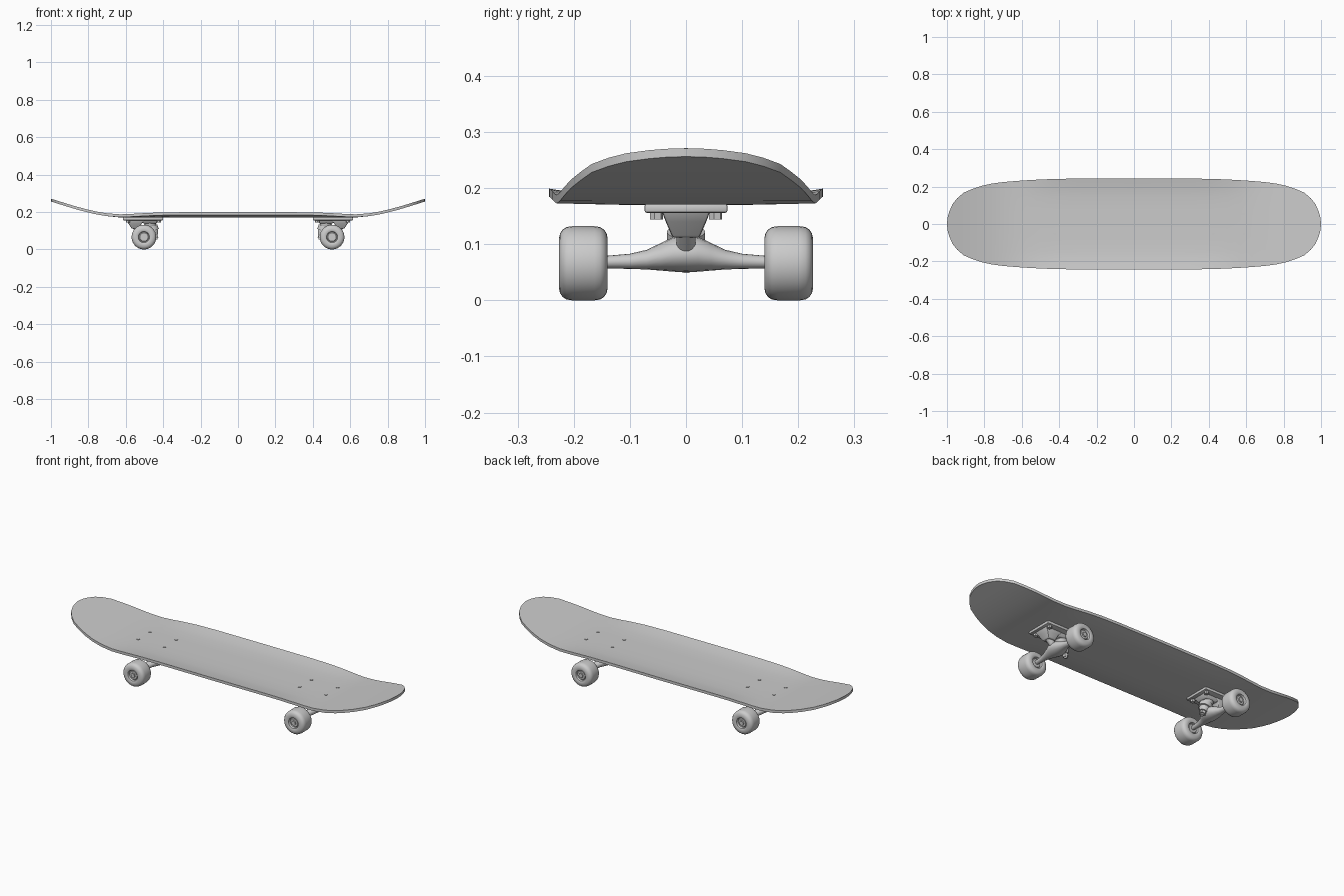
import bpy, bmesh, math
from mathutils import Vector

if "Cube" in bpy.data.objects:
    bpy.data.objects.remove(bpy.data.objects["Cube"])

AXLE_X, AXLE_Z, WHEEL_Y = 0.503, 0.066, 0.183


def finish(name, bm, angle=35, bevel=0.0):
    bmesh.ops.recalc_face_normals(bm, faces=bm.faces)
    me = bpy.data.meshes.new(name)
    bm.to_mesh(me)
    bm.free()
    ob = bpy.data.objects.new(name, me)
    bpy.context.collection.objects.link(ob)
    bpy.ops.object.select_all(action='DESELECT')
    ob.select_set(True)
    bpy.context.view_layer.objects.active = ob
    if bevel:
        m = ob.modifiers.new("edge", 'BEVEL')
        m.width, m.segments, m.limit_method = bevel, 2, 'ANGLE'
        bpy.ops.object.convert(target='MESH')
    bpy.ops.object.shade_smooth_by_angle(angle=math.radians(angle))
    return ob


def loft(name, rings, caps=True, **kw):
    """Skin a list of closed rings of points."""
    bm = bmesh.new()
    vs = [[bm.verts.new(p) for p in r] for r in rings]
    n = len(vs[0])
    for a, b in zip(vs, vs[1:]):
        for i in range(n):
            j = (i + 1) % n
            bm.faces.new((a[i], a[j], b[j], b[i]))
    if caps:
        bm.faces.new(vs[0])
        bm.faces.new(vs[-1])
    return finish(name, bm, **kw)


def turned(name, start, axis, profile, n=24):
    """Lathe a profile of (distance along axis, radius)."""
    start, axis = Vector(start), Vector(axis).normalized()
    u = axis.orthogonal().normalized()
    v = axis.cross(u)
    rings = [[start + axis * d + r * (u * math.cos(2 * math.pi * i / n) +
                                      v * math.sin(2 * math.pi * i / n))
              for i in range(n)] for d, r in profile]
    return loft(name, rings)


def rod(name, a, b, r, n=16):
    d = Vector(b) - Vector(a)
    return turned(name, a, d, [(0, r), (d.length, r)], n)


# Deck: stations of x, half width, kick height, concave amount
half = [(0, .244, 0, 1), (.3, .243, 0, 1), (.42, .241, 0, .9), (.5, .238, 0, .65),
        (.57, .234, 0, .35), (.63, .230, .001, .12), (.7, .224, .008, 0),
        (.76, .216, .018, 0), (.81, .205, .030, 0), (.86, .189, .043, 0),
        (.91, .168, .058, 0), (.945, .138, .069, 0), (.97, .107, .077, 0),
        (.988, .066, .0825, 0), (.996, .036, .085, 0), (1, 0.004, .086, 0)]
stations = [(-x, w, k, c) for x, w, k, c in half[:0:-1]] + half
across = [-1, -.94, -.85, -.75, -.6, -.3, 0, .3, .6, .75, .85, .94, 1]
rings = []
for x, w, k, c in stations:
    top = []
    for t in across:
        e = max(0, (abs(t) - .5) / .5)
        top.append(Vector((x, w * t, .185 + k + .014 * c * e ** 1.5)))
    under = [p - Vector((0, 0, .015)) for p in reversed(top)]
    rings.append(top + under)
loft("deck", rings, angle=40)

for s, end in ((1, "right"), (-1, "left")):
    def P(u, y, z):
        # u runs from the axle outward to the board tip
        return Vector((s * (AXLE_X + u), y, z))

    def rect(u0, u1, w, z):
        return [P(u0, -w, z), P(u1, -w, z), P(u1, w, z), P(u0, w, z)]

    # Baseplate and raised housing under it
    loft(end + "_baseplate", [rect(-.103, .112, .074, .156), rect(-.103, .112, .074, .172)],
         bevel=.004)
    loft(end + "_pivot_housing", [rect(.022, .066, .024, .112), rect(.012, .084, .036, .140),
                                  rect(-.01, .098, .043, .158)], bevel=.004)
    loft(end + "_kingpin_seat", [rect(-.066, .0, .030, .138), rect(-.085, .03, .042, .158)],
         bevel=.004)

    # Mounting bolts
    for du in (-.08, .085):
        for y in (-.053, .053):
            rod(end + "_bolt_head", P(du, y, .18), P(du, y, .188), .009)
            rod(end + "_bolt_nut", P(du, y, .144), P(du, y, .158), .012, 6)

    # Hanger: elliptical sections along the axle (y, bottom, top, half depth, shift)
    side = [(0, .050, .116, .046, -.008), (.022, .051, .113, .043, -.007),
            (.045, .053, .102, .033, -.004), (.07, .055, .090, .022, 0),
            (.10, .056, .083, .015, 0), (.145, .057, .079, .012, 0)]
    secs = [(-a[0],) + a[1:] for a in side[:0:-1]] + side
    hr = []
    for y, lo, hi, d, sh in secs:
        hr.append([P(sh + d * math.cos(2 * math.pi * i / 16), y,
                     (lo + hi) / 2 + (hi - lo) / 2 * math.sin(2 * math.pi * i / 16))
                   for i in range(16)])
    loft(end + "_hanger", hr)
    rod(end + "_hanger_pivot", P(.01, 0, .085), P(.05, 0, .125), .017)

    # Kingpin, bushings and nut, tilted toward the board centre
    a, b = P(-.028, 0, .150), P(-.066, 0, .052)
    d = (b - a).normalized()
    rod(end + "_kingpin", a, b, .009)
    turned(end + "_upper_bushing", a, d, [(0, .026), (.006, .031), (.022, .031), (.03, .027)])
    rod(end + "_hanger_ring", a + d * .03, a + d * .056, .034, 24)
    turned(end + "_lower_bushing", a, d, [(.056, .026), (.062, .027), (.078, .020), (.082, .020)])
    rod(end + "_kingpin_nut", a + d * .082, a + d * .097, .016, 6)

    # Axle, wheels, bearings and nuts
    rod(end + "_axle", P(0, -.222, AXLE_Z), P(0, .222, AXLE_Z), .007)
    for f in (-1, 1):
        c = P(0, f * WHEEL_Y, AXLE_Z)
        edge = [(.030, .027), (.041, .030), (.0435, .036), (.0435, .044), (.0415, .053),
                (.037, .060), (.030, .0645), (.020, .066)]
        prof = [(-w, r) for w, r in edge] + [(w, r) for w, r in edge[::-1]]
        turned(end + "_wheel", c, (0, f, 0), prof, 32)
        turned(end + "_bearing", c, (0, f, 0), [(-.034, .014), (-.034, .022), (-.031, .025),
                                                (.031, .025), (.034, .022), (.034, .014)])
        rod(end + "_axle_nut", c + Vector((0, f * .030, 0)), c + Vector((0, f * .041, 0)), .013, 6)
